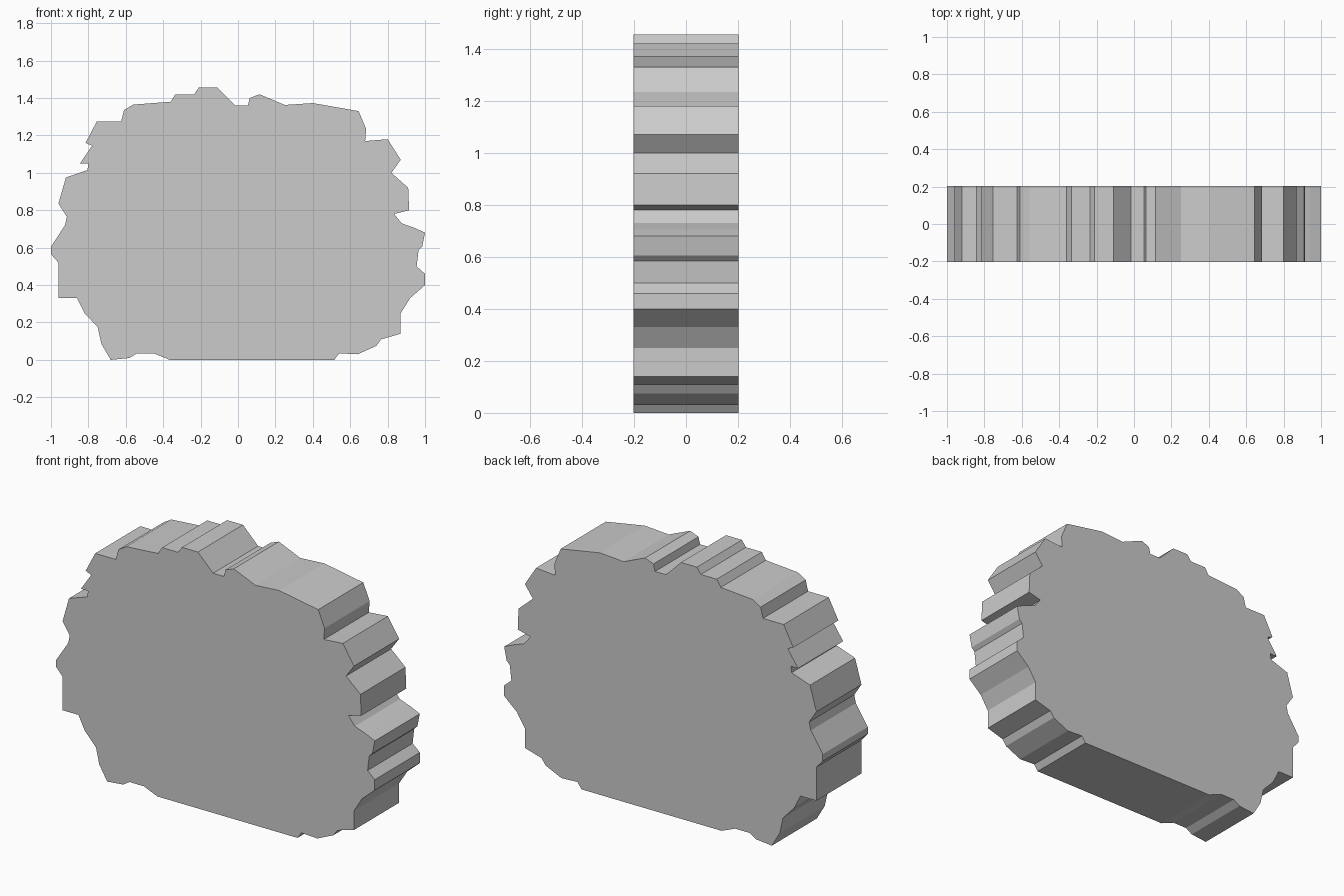
import bpy, bmesh
from mathutils import Vector

DEPTH = 0.404

# Outline in x, z: counter-clockwise seen from the front, one run per side
bottom = [(-.68, 0), (-.58, .01), (-.54, .035), (-.45, .035), (-.365, 0), (.515, 0),
          (.54, .035), (.64, .03), (.74, .075), (.765, .11), (.87, .14)]
right = [(.87, .25), (.92, .33), (1, .4), (1, .46), (.955, .5), (.965, .585), (.985, .605),
         (1, .68), (.945, .705), (.875, .73), (.835, .78), (.915, .8), (.91, .92),
         (.82, 1), (.87, 1.07), (.8, 1.18)]
top = [(.68, 1.17), (.685, 1.235), (.645, 1.33), (.4, 1.373), (.25, 1.363), (.115, 1.42),
       (.063, 1.4), (.053, 1.36), (-.015, 1.36), (-.11, 1.455), (-.21, 1.455),
       (-.235, 1.42), (-.335, 1.42), (-.36, 1.38), (-.56, 1.365), (-.61, 1.335),
       (-.625, 1.275), (-.755, 1.275)]
left = [(-.815, 1.16), (-.78, 1.145), (-.845, 1.05), (-.8, 1.05), (-.805, 1.015),
        (-.92, .975), (-.96, .835), (-.915, .765), (-.925, .72), (-1, .605), (-1, .565),
        (-.96, .52), (-.96, .33), (-.86, .33), (-.82, .25), (-.75, .175), (-.73, .085)]
outline = bottom + right + top + left

# Extrude the jagged outline into a flat slab
bm = bmesh.new()
face = bm.faces.new([bm.verts.new((x, -DEPTH / 2, z)) for x, z in outline])
extruded = bmesh.ops.extrude_face_region(bm, geom=[face], use_keep_orig=True)
back = [v for v in extruded["geom"] if isinstance(v, bmesh.types.BMVert)]
bmesh.ops.translate(bm, verts=back, vec=Vector((0, DEPTH, 0)))
bmesh.ops.recalc_face_normals(bm, faces=bm.faces)

mesh = bpy.data.meshes.new("jagged_slab")
bm.to_mesh(mesh)
bm.free()
bpy.context.collection.objects.link(bpy.data.objects.new("jagged_slab", mesh))
